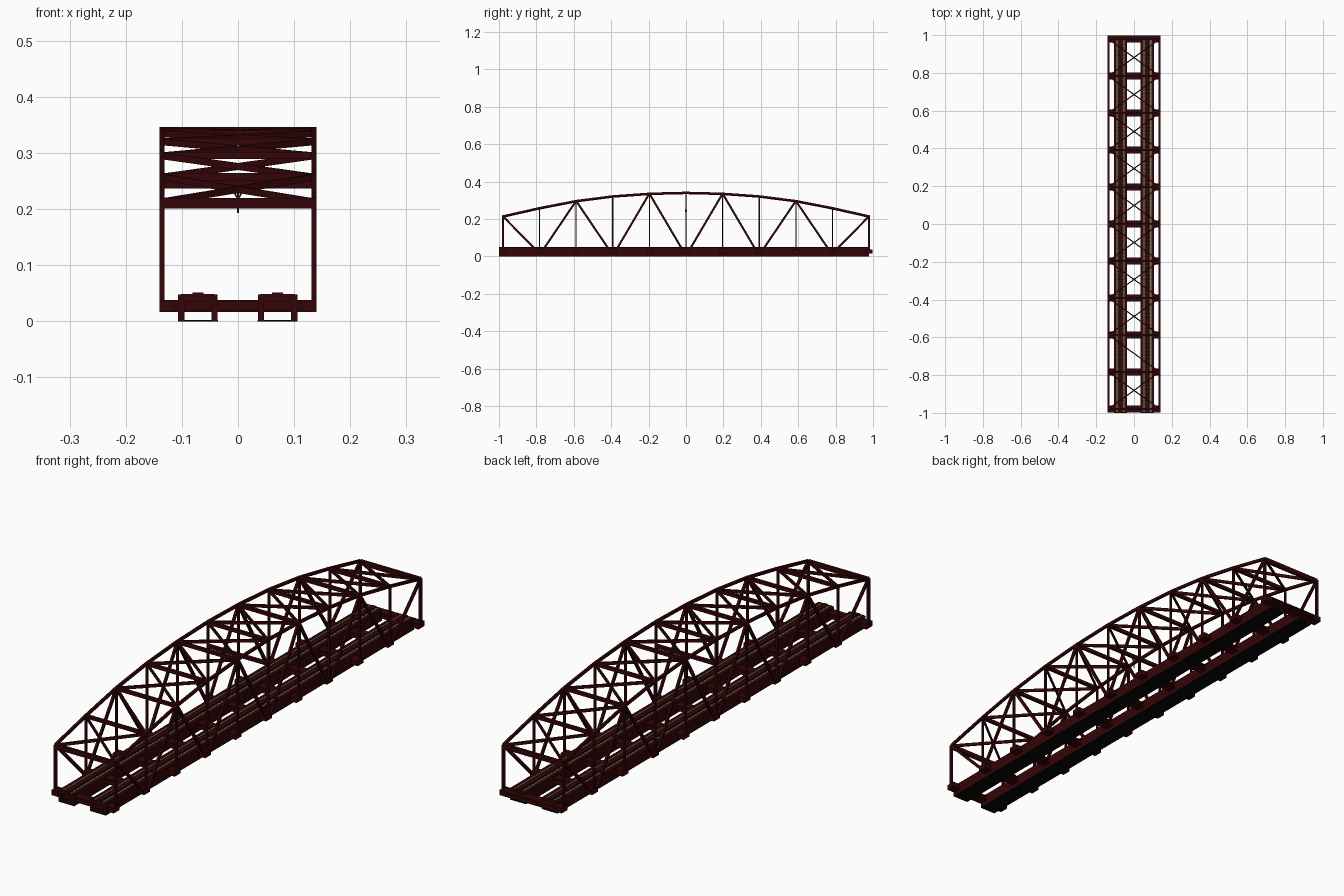
import bpy, bmesh
from mathutils import Vector, Matrix

if "Cube" in bpy.data.objects:
    bpy.data.objects.remove(bpy.data.objects["Cube"])


def material(name, rgb):
    m = bpy.data.materials.new(name)
    m.diffuse_color = (*rgb, 1)
    m.use_nodes = True
    m.node_tree.nodes["Principled BSDF"].inputs["Base Color"].default_value = m.diffuse_color
    return m


RED = material("dark_red_steel", (0.034, 0.0015, 0.002))
TAN = material("tan_timber", (0.24, 0.17, 0.10))
OLIVE = material("dark_olive_plate", (0.03, 0.032, 0.022))
BLACK = material("black_steel", (0.002, 0.002, 0.002))


class Part:
    """Collects boxes and bars, then makes one object."""
    def __init__(self, name, mat):
        self.name, self.mat, self.bm = name, mat, bmesh.new()

    def box(self, x0, x1, y0, y1, z0, z1):
        m = (Matrix.Translation(((x0 + x1) / 2, (y0 + y1) / 2, (z0 + z1) / 2))
             @ Matrix.Diagonal((x1 - x0, y1 - y0, z1 - z0, 1)))
        bmesh.ops.create_cube(self.bm, size=1, matrix=m)

    def bar(self, p, q, side, wide, deep):
        # side: direction along which "wide" is measured
        p, q = Vector(p), Vector(q)
        d = (q - p).normalized()
        n = d.cross(Vector(side)).normalized()
        s = n.cross(d)
        rot = Matrix((s, n, d)).transposed().to_4x4()
        m = (Matrix.Translation((p + q) / 2) @ rot
             @ Matrix.Diagonal((wide, deep, (q - p).length, 1)))
        bmesh.ops.create_cube(self.bm, size=1, matrix=m)

    def done(self):
        me = bpy.data.meshes.new(self.name)
        self.bm.to_mesh(me)
        self.bm.free()
        me.materials.append(self.mat)
        bpy.context.collection.objects.link(bpy.data.objects.new(self.name, me))


X = 0.1355                                  # truss plane
half = [0.341, 0.336, 0.322, 0.297, 0.259, 0.215]
nodes = [(0.1958 * i, half[abs(i)]) for i in range(-5, 6)]
XA = (1, 0, 0)

# Two arched side trusses
chord, posts, diag = (Part("top_chords", RED), Part("truss_posts", RED),
                      Part("truss_diagonals", RED))
for x in (-X, X):
    for i, (y, z) in enumerate(nodes):
        t = 0.006 if i in (0, 10) else 0.003
        posts.box(x - .0045, x + .0045, y - t, y + t, .03, z)
        if i == 10:
            break
        y2, z2 = nodes[i + 1]
        chord.bar((x, y, z), (x, y2, z2), XA, .009, .011)
        if i % 2 == 0:                      # down towards the next node
            diag.bar((x, y, z), (x, y2 - .018, .034), XA, .009, .011)
        else:                               # up towards the next node
            diag.bar((x, y + .018, .034), (x, y2, z2), XA, .009, .011)
for p in (chord, posts, diag):
    p.done()

# Overhead struts and crossed bracing between the arches
strut, brace = Part("overhead_struts", RED), Part("overhead_bracing", RED)
for i, (y, z) in enumerate(nodes):
    h = .014 if i in (0, 10) else .008
    strut.box(-X, X, y - .006, y + .006, z - h, z + .005)
    if i < 10:
        y2, z2 = nodes[i + 1]
        for s in (-1, 1):
            if i == 1 and s == -1:
                continue                    # this bay has a single brace
            brace.bar((s * X, y, z - .002), (-s * X, y2, z2 - .002),
                      (0, 0, 1), .012, .006)
strut.done()
brace.done()

# Lower cross beam at mid span with a short hanger
b = Part("middle_cross_beam", RED)
b.box(-X, X, -.006, .006, .237, .251)
b.done()
b = Part("hanger", RED)
b.box(-.0015, .0015, -.0015, .0015, .193, .24)
for s in (-1, 1):
    b.bar((0, 0, .218), (s * .012, 0, .238), (0, 1, 0), .003, .003)
b.done()

# Floor beams: I sections with end plates under the trusses
b = Part("floor_beams", RED)
for y, _ in nodes:
    b.box(-.14, .14, y - .019, y + .019, .017, .020)
    b.box(-.14, .14, y - .019, y + .019, .035, .038)
    b.box(-.139, .139, y - .004, y + .004, .020, .035)
    for s in (-1, 1):
        x0, x1 = sorted((s * .112, s * .14))
        b.box(x0, x1, y - .019, y + .019, .020, .035)
b.done()

# Two track decks
Y0, Y1 = -1.0, .978
girder, bottom, ties = (Part("track_girders", RED), Part("bottom_plates", BLACK),
                        Part("track_ties", OLIVE))
rails, walk, bed = (Part("rail_strips", TAN), Part("centre_walkways", RED),
                    Part("track_beds", RED))
for c in (-.0715, .0705):
    bottom.box(c - .0355, c + .0355, Y0, Y1, 0, .002)
    bed.box(c - .030, c + .030, Y0, Y1, .038, .043)
    for y in (Y0, Y1 - .004):               # red end caps
        bed.box(c - .030, c + .030, y - .0005, y + .0045, .038, .049)
    walk.box(c - .010, c + .010, Y0, Y1, .044, .0515)
    for s in (-1, 1):
        g = c + s * .0297
        girder.box(g - .0055, g + .0055, Y0, Y1, .001, .048)
        r = c + s * .0185
        rails.box(r - .003, r + .003, Y0 + .002, Y1 - .002, .042, .0485)
    for k in range(98):
        y = Y0 + .014 + k * .0201
        ties.box(c - .026, c + .026, y - .007, y + .007, .042, .0465)
for p in (girder, bottom, ties, rails, walk, bed):
    p.done()
